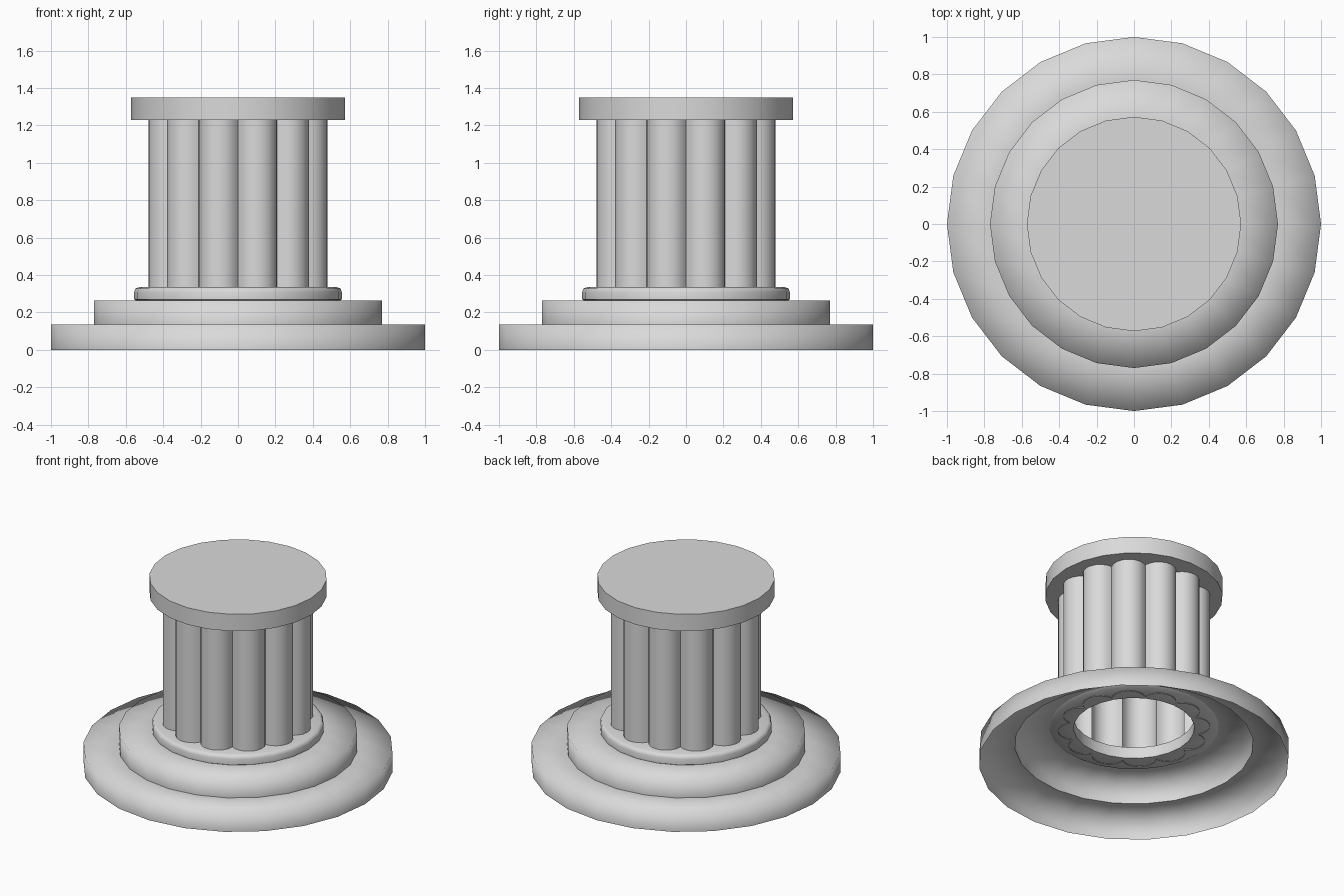
import bpy
import bmesh
from math import sin, cos, pi, radians, atan2

if "Cube" in bpy.data.objects:
    bpy.data.objects.remove(bpy.data.objects["Cube"], do_unlink=True)

stone = bpy.data.materials.new("grey stone")
stone.use_nodes = True
colour = (0.7, 0.7, 0.7, 1)
stone.diffuse_color = colour
stone.node_tree.nodes["Principled BSDF"].inputs["Base Color"].default_value = colour

SIDES = 24


def finish(name, bm, angle):
    """Turn a bmesh into an object, smooth below the given angle."""
    mesh = bpy.data.meshes.new(name)
    bm.to_mesh(mesh)
    bm.free()
    mesh.materials.append(stone)
    obj = bpy.data.objects.new(name, mesh)
    bpy.context.collection.objects.link(obj)
    bpy.ops.object.select_all(action='DESELECT')
    obj.select_set(True)
    bpy.context.view_layer.objects.active = obj
    bpy.ops.object.shade_smooth_by_angle(angle=radians(angle))


def lathe(name, profile, angle):
    """Spin (radius, height) points around z, listed from the outside bottom up."""
    bm = bmesh.new()
    rings = []
    for r, z in profile:
        rings.append([bm.verts.new((r * cos(2 * pi * i / SIDES), r * sin(2 * pi * i / SIDES), z))
                      for i in range(SIDES)])
    for low, high in zip(rings, rings[1:]):
        for i in range(SIDES):
            j = (i + 1) % SIDES
            bm.faces.new((low[i], low[j], high[j], high[i]))
    bmesh.ops.remove_doubles(bm, verts=bm.verts, dist=0.0005)
    finish(name, bm, angle)


# Two hollow steps, open underneath, with softly shaded rims
lathe("lower_step", [(1, 0), (1, 0.135), (0.77, 0.135)], 100)
lathe("upper_step", [(0.77, 0.135), (0.77, 0.265), (0.54, 0.265)], 100)

# Rounded collar around the foot of the shaft
lathe("collar", [(0.39, 0.255), (0.53, 0.255), (0.555, 0.27), (0.555, 0.31), (0.548, 0.328),
                 (0.53, 0.335), (0.39, 0.335), (0.39, 0.255)], 50)

# Shaft of twelve rounded ribs, hollow and open at the bottom
RIBS, STEPS = 12, 8
RIB_CENTRE, RIB_RADIUS, CREASE = 0.379, 0.1123, 0.42
half_sweep = atan2(CREASE * sin(pi / RIBS), CREASE * cos(pi / RIBS) - RIB_CENTRE)
outline = []
for rib in range(RIBS):
    turn = 2 * pi * (rib + 0.5) / RIBS
    for step in range(STEPS):
        a = turn + half_sweep * (2 * step / STEPS - 1)
        outline.append((RIB_CENTRE * cos(turn) + RIB_RADIUS * cos(a),
                        RIB_CENTRE * sin(turn) + RIB_RADIUS * sin(a)))
bm = bmesh.new()
foot = [bm.verts.new((x, y, 0.25)) for x, y in outline]
head = [bm.verts.new((x, y, 1.23)) for x, y in outline]
for i in range(len(outline)):
    j = (i + 1) % len(outline)
    bm.faces.new((foot[i], foot[j], head[j], head[i]))
finish("fluted_shaft", bm, 40)

# Flat round cap
bm = bmesh.new()
bmesh.ops.create_cone(bm, cap_ends=True, segments=SIDES, radius1=0.573, radius2=0.573, depth=0.12)
bmesh.ops.translate(bm, verts=bm.verts, vec=(0, 0, 1.29))
finish("cap", bm, 30)
